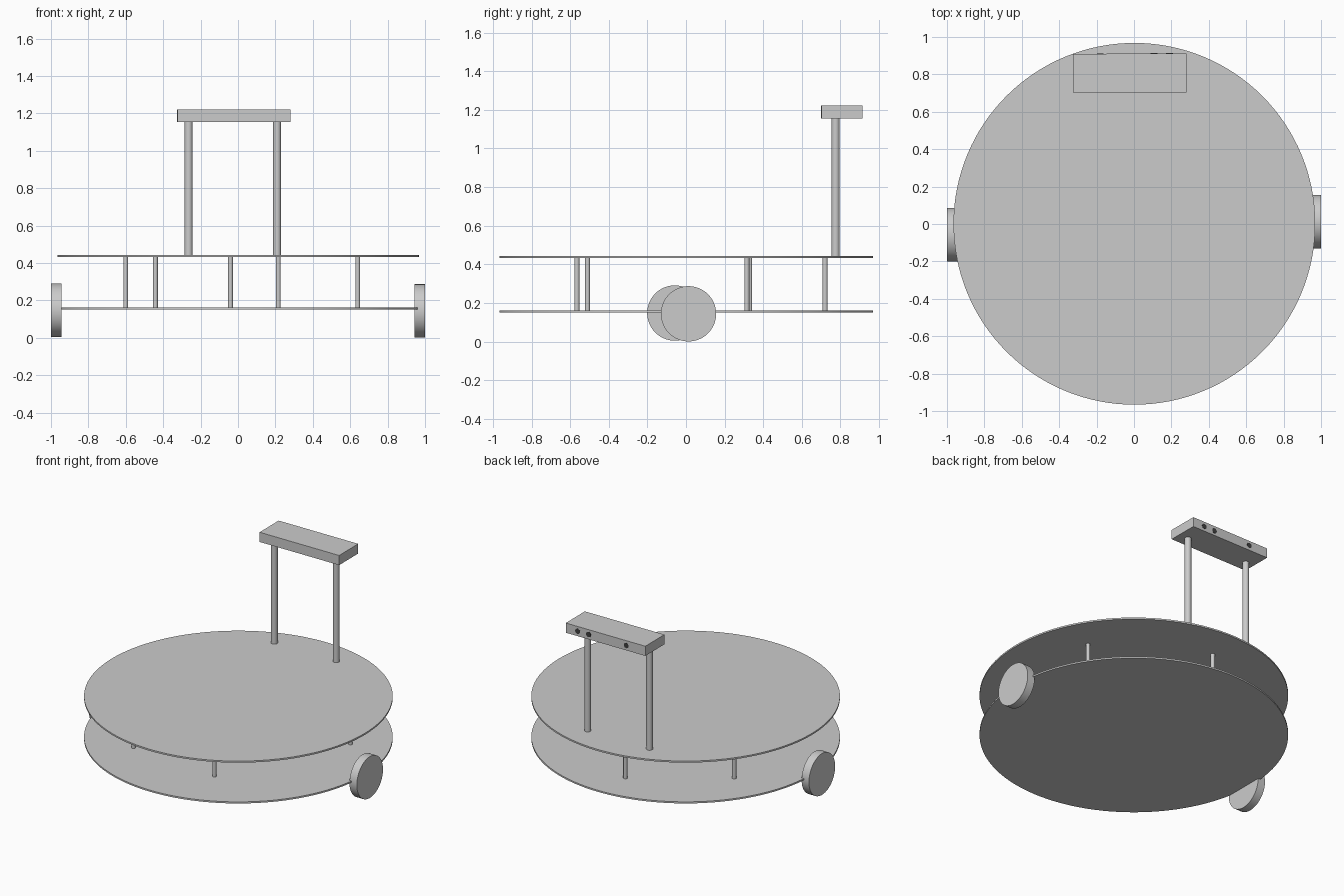
import bpy
from math import pi
from mathutils import Matrix

if "Cube" in bpy.data.objects:
    bpy.data.objects.remove(bpy.data.objects["Cube"])


def cylinder(name, radius, start, length, axis='Z', sides=64):
    """Cylinder growing from start along +X, +Y or +Z."""
    rot = {'X': (0, pi / 2, 0), 'Y': (-pi / 2, 0, 0), 'Z': (0, 0, 0)}[axis]
    centre = list(start)
    centre['XYZ'.index(axis)] += length / 2
    bpy.ops.mesh.primitive_cylinder_add(vertices=sides, radius=radius, depth=length,
                                        location=centre, rotation=rot)
    ob = bpy.context.object
    ob.name = name
    bpy.ops.object.shade_smooth_by_angle()
    return ob


# two round deck plates
LOWER, UPPER, THICK = 0.151, 0.433, 0.011
for name, z in (("lower_deck", LOWER), ("upper_deck", UPPER)):
    cylinder(name, 0.967, (0.002, 0.001, z), THICK, sides=128)

# spacers between the decks; the rear one just pokes through the top
spacers = [(0.215, -0.565), (-0.442, -0.51), (0.64, 0.315), (-0.6, 0.33), (-0.04, 0.72)]
for x, y in spacers:
    extra = 0.002 if y > 0.7 else 0
    cylinder("deck_spacer", 0.013, (x, y, LOWER + 0.002),
             UPPER - LOWER + THICK - 0.004 + extra, sides=32)

# wheels, set slightly apart along y
cylinder("left_wheel", 0.143, (-1.0, -0.058, 0.148), 0.056, 'X', 96)
cylinder("right_wheel", 0.143, (0.944, 0.013, 0.144), 0.056, 'X', 96)

# mast posts
for name, x in (("left_mast_post", -0.264), ("right_mast_post", 0.209)):
    cylinder(name, 0.021, (x, 0.775, UPPER + 0.005), 0.73, sides=48)

# camera bar on top of the masts
bpy.ops.mesh.primitive_cube_add(size=1, location=(-0.022, 0.806, 1.188), rotation=(0, 0, 0.006))
bar = bpy.context.object
bar.name = "camera_bar"
bar.scale = (0.606, 0.21, 0.067)

# dark lenses on the rear face of the bar
dark = bpy.data.materials.new("dark_lens")
dark.diffuse_color = (0.05, 0.05, 0.05, 1)
dark.use_nodes = True
dark.node_tree.nodes["Principled BSDF"].inputs["Base Color"].default_value = dark.diffuse_color
for x in (0.19, 0.107, -0.18):
    lens = cylinder("lens", 0.018, (x, 0.9, 1.188), 0.0125 + 0.006 * x, 'Y', 32)
    lens.data.materials.append(dark)
